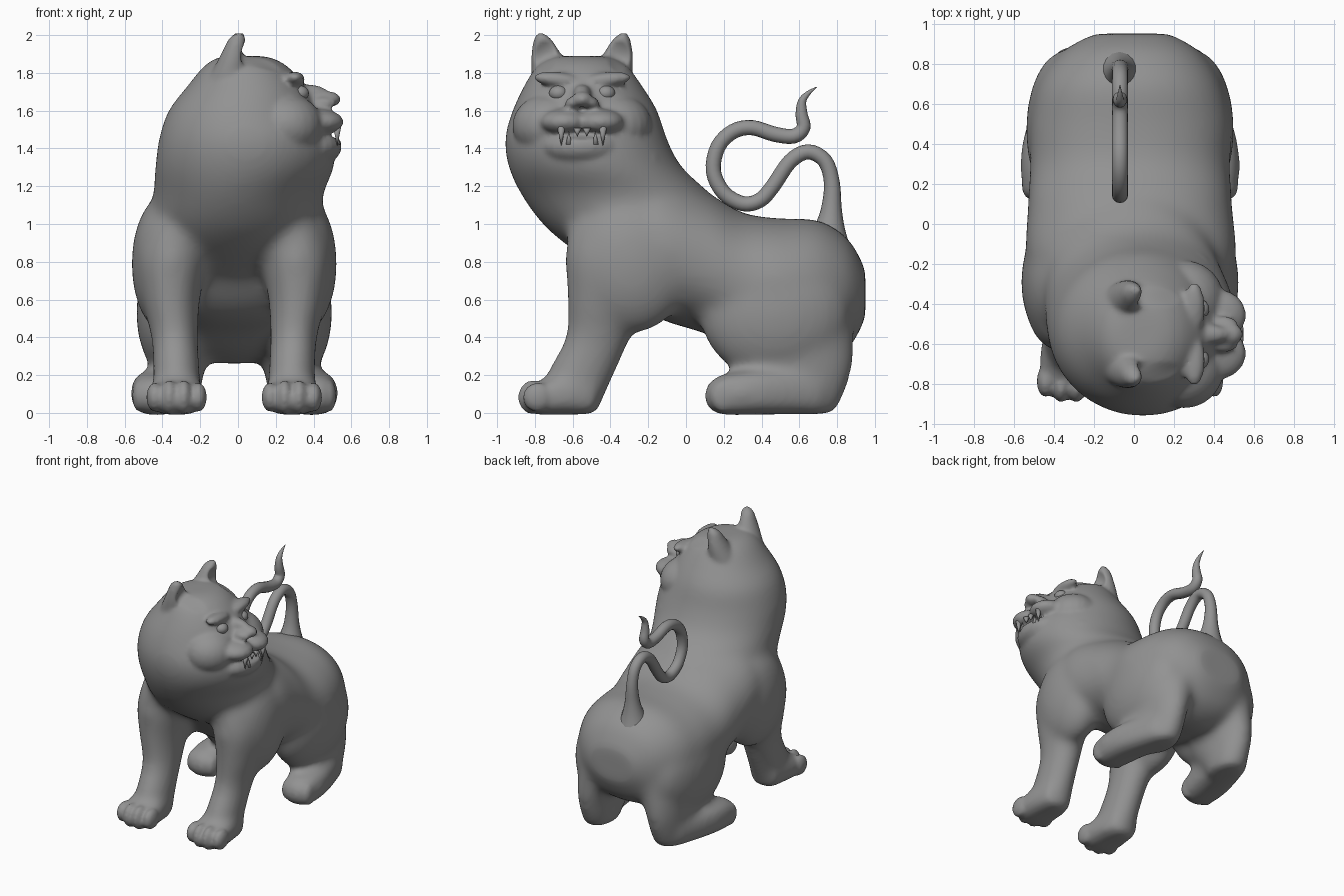
import bpy, bmesh, math
from mathutils import Vector, Matrix

if "Cube" in bpy.data.objects:
    bpy.data.objects.remove(bpy.data.objects["Cube"])

GREY = bpy.data.materials.new("dark_grey")
GREY.diffuse_color = (.29, .29, .29, 1)
GREY.use_nodes = True
GREY.node_tree.nodes["Principled BSDF"].inputs["Base Color"].default_value = GREY.diffuse_color


def catmull(rows, n):
    """Smoothly interpolate a list of equal-length tuples."""
    rows = [Vector(r) for r in rows]
    out = []
    for i in range(len(rows) - 1):
        a, b, c, d = rows[max(i - 1, 0)], rows[i], rows[i + 1], rows[min(i + 2, len(rows) - 1)]
        for k in range(n):
            t = k / n
            out.append(0.5 * (2 * b + (c - a) * t + (2 * a - 5 * b + 4 * c - d) * t * t
                              + (3 * b - a - 3 * c + d) * t ** 3))
    return out + [rows[-1]]


def loft(bm, axis, rows, p=2.0, s=1, off=0.0, n=32):
    """Oval slices along 'z' (z,x0,x1,y0,y1) or 'y' (y,x0,x1,z0,z1)."""
    rings = []
    for h, x0, x1, w0, w1 in catmull(rows, 4):
        ring = []
        for k in range(n):
            c, q = math.cos(2 * math.pi * k / n), math.sin(2 * math.pi * k / n)
            c = math.copysign(abs(c) ** (2 / p), c)
            q = math.copysign(abs(q) ** (2 / p), q)
            x = s * ((x0 + x1) / 2 + c * (x1 - x0) / 2) + off
            w = (w0 + w1) / 2 + q * (w1 - w0) / 2
            ring.append(bm.verts.new((x, w, h) if axis == 'z' else (x, h, w)))
        rings.append(ring)
    bridge(bm, rings)


def bridge(bm, rings):
    n = len(rings[0])
    for a, b in zip(rings, rings[1:]):
        for k in range(n):
            bm.faces.new((a[k], a[(k + 1) % n], b[(k + 1) % n], b[k]))
    bm.faces.new(rings[0])
    bm.faces.new(rings[-1])


def ball(bm, c, r, tilt=0.0):
    m = Matrix.Translation(c) @ Matrix.Rotation(tilt, 4, 'X') @ Matrix.Diagonal((*r, 1))
    bmesh.ops.create_uvsphere(bm, u_segments=24, v_segments=14, radius=1, matrix=m)


def make(name, bm):
    bmesh.ops.recalc_face_normals(bm, faces=bm.faces[:])
    me = bpy.data.meshes.new(name)
    bm.to_mesh(me)
    bm.free()
    me.materials.append(GREY)
    me.polygons.foreach_set("use_smooth", [True] * len(me.polygons))
    ob = bpy.data.objects.new(name, me)
    bpy.context.collection.objects.link(ob)
    return ob


def fuse(ob, voxel, iters):
    """Merge overlapping volumes into one soft skin."""
    r = ob.modifiers.new("fuse", 'REMESH')
    r.mode, r.voxel_size, r.use_smooth_shade = 'VOXEL', voxel, True
    sm = ob.modifiers.new("soften", 'SMOOTH')
    sm.factor, sm.iterations = 0.5, iters
    dg = bpy.context.evaluated_depsgraph_get()
    me = bpy.data.meshes.new_from_object(ob.evaluated_get(dg))
    ob.modifiers.clear()
    ob.data = me
    if not me.materials:
        me.materials.append(GREY)


# Head, mane and neck, then barrel of the body
bm = bmesh.new()
loft(bm, 'z', [(1.89, -.1, .16, -.7, -.4), (1.84, -.18, .26, -.79, -.31), (1.73, -.27, .36, -.86, -.23),
               (1.6, -.37, .43, -.92, -.15), (1.45, -.42, .51, -.96, -.1), (1.3, -.44, .51, -.94, -.02),
               (1.15, -.45, .45, -.87, .14), (1.0, -.48, .45, -.76, .25), (.88, -.46, .42, -.62, .15),
               (.75, -.34, .3, -.42, .05), (.65, -.25, .22, -.28, 0)])
loft(bm, 'y', [(-.42, -.36, .32, .8, 1.1), (-.2, -.53, .5, .53, 1.27), (.1, -.53, .49, .42, 1.17),
               (.3, -.52, .48, .33, 1.06), (.5, -.52, .49, .28, 1.03), (.7, -.48, .44, .26, 1.02),
               (.86, -.36, .33, .34, .92), (.95, -.2, .18, .5, .76)], p=2.2)
# Shoulders, legs and feet
o = -.02
for s in (1, -1):
    ball(bm, (s * .36 + o, -.29, .79), (.185, .32, .37))
    loft(bm, 'z', [(.02, .17, .43, -.76, -.46), (.2, .18, .43, -.74, -.38), (.4, .19, .44, -.64, -.29),
                   (.6, .18, .49, -.63, -.2), (.82, .14, .52, -.64, -.15), (1.0, .12, .48, -.62, -.1)],
         s=s, off=o)
    loft(bm, 'y', [(-.88, .23, .39, .03, .1), (-.8, .16, .45, -.01, .16), (-.65, .16, .45, -.01, .2),
                   (-.48, .2, .42, -.01, .2)], p=2.8, s=s, off=o)
    ball(bm, (s * .32 + o, .47, .53), (.2, .4, .36))
    loft(bm, 'z', [(0, .2, .42, .48, .79), (.1, .18, .43, .43, .84), (.25, .15, .45, .3, .885),
                   (.45, .07, .46, .26, .89), (.65, .05, .42, .35, .89)], s=s, off=o)
    loft(bm, 'y', [(.1, .35, .48, .04, .14), (.18, .29, .54, -.01, .2), (.4, .25, .54, -.01, .23),
                   (.72, .2, .44, -.01, .22)], p=2.8, s=s, off=o)
body = make("cat_body", bm)
fuse(body, .022, 24)

# Finer forms added onto the soft body: toes, ears, face
bm = bmesh.new()
bm.from_mesh(body.data)
FY = -.55
for s in (1, -1):
    for i in range(4):
        mid = .025 if i in (1, 2) else 0
        ball(bm, (s * (.305 + (i - 1.5) * .077) + o, -.785 - mid, .083), (.045, .08, .078 + mid / 2))
        ball(bm, (s * (.415 + (i - 1.5) * .058) + o, .2 - mid, .09), (.038, .075, .085))
    ear = [(1.75, -.17, .07, .03, .265), (1.86, -.11, .05, .09, .27), (1.93, -.075, .045, .13, .265),
           (1.98, -.05, .04, .165, .255), (2.01, -.015, .03, .2, .24)]
    loft(bm, 'z', [(z, a, b, FY + s * c, FY + s * d) for z, a, b, c, d in ear])
    ball(bm, (.3, FY + s * .13, 1.765), (.055, .13, .04), s * .1)        # brow
    ball(bm, (.31, FY + s * .13, 1.625), (.09, .11, .035), s * .1)       # lower lid
    ball(bm, (.45, FY + s * .05, 1.64), (.07, .04, .032))                # nostril wing
    ball(bm, (.42, FY + s * .095, 1.54), (.14, .13, .07))                # whisker pad
    ball(bm, (.25, FY + s * .17, 1.52), (.2, .2, .17))                   # cheek
ball(bm, (.36, FY, 1.69), (.12, .05, .05))        # nose bridge
ball(bm, (.48, FY, 1.66), (.065, .055, .042))     # nose tip
ball(bm, (.38, FY, 1.41), (.17, .22, .11))        # chin
ball(bm, (.24, -.28, 1.29), (.18, .17, .18))      # mane lobe
bm.to_mesh(body.data)
bm.free()
fuse(body, .015, 5)

# Mouth and ear hollows, pressed in from the face side: (y, z, ry, rz, min x, depth)
hollows = [(FY, 1.475, .13, .03, .4, .05)]
hollows += [(FY + s * .195, 1.89, .06, .085, 0, .035) for s in (1, -1)]
for v in body.data.vertices:
    for y, z, ry, rz, xmin, depth in hollows:
        d = ((v.co.y - y) / ry) ** 2 + ((v.co.z - z) / rz) ** 2
        if d < 1 and v.co.x > xmin:
            v.co.x -= depth * (1 - d)

# Eyes
bm = bmesh.new()
for s in (1, -1):
    ball(bm, (.325, FY + s * .125, 1.692), (.05, .05, .042))
make("eyes", bm)

# Teeth: long upper fangs, shorter lower fangs, small incisors
bm = bmesh.new()
for y, z, h, r, down in [(.11, 1.465, .1, .022, 1), (.07, 1.455, .07, .018, 0), (.025, 1.485, .045, .022, 1)]:
    for s in (1, -1):
        m = Matrix.Translation((.525, FY + s * y, z)) @ Matrix.Rotation(math.pi * down, 4, 'X')
        bmesh.ops.create_cone(bm, cap_ends=True, segments=14, radius1=r, radius2=.001, depth=h, matrix=m)
make("teeth", bm)

# Curling tail: (y, z, radius), swept as rings along the path
path = [(.75, .86, .13), (.76, .97, .085), (.77, 1.08, .055), (.772, 1.22, .042), (.735, 1.335, .04),
        (.645, 1.382, .04), (.55, 1.33, .04), (.46, 1.2, .04), (.39, 1.125, .04), (.3, 1.108, .04),
        (.2, 1.165, .04), (.145, 1.28, .04), (.17, 1.41, .04), (.25, 1.49, .04), (.35, 1.51, .04),
        (.47, 1.475, .04), (.57, 1.465, .039), (.622, 1.51, .037), (.612, 1.58, .032),
        (.615, 1.65, .022), (.65, 1.695, .012), (.692, 1.725, .002)]
bm = bmesh.new()
pts = catmull(path, 4)
rings = []
for i, (y, z, r) in enumerate(pts):
    a, b = pts[max(i - 1, 0)], pts[min(i + 1, len(pts) - 1)]
    t = math.atan2(b[1] - a[1], b[0] - a[0]) + math.pi / 2
    rings.append([bm.verts.new((-.07 + r * math.cos(k * math.pi / 8),
                                y + r * math.sin(k * math.pi / 8) * math.cos(t),
                                z + r * math.sin(k * math.pi / 8) * math.sin(t))) for k in range(16)])
bridge(bm, rings)
make("tail", bm)
